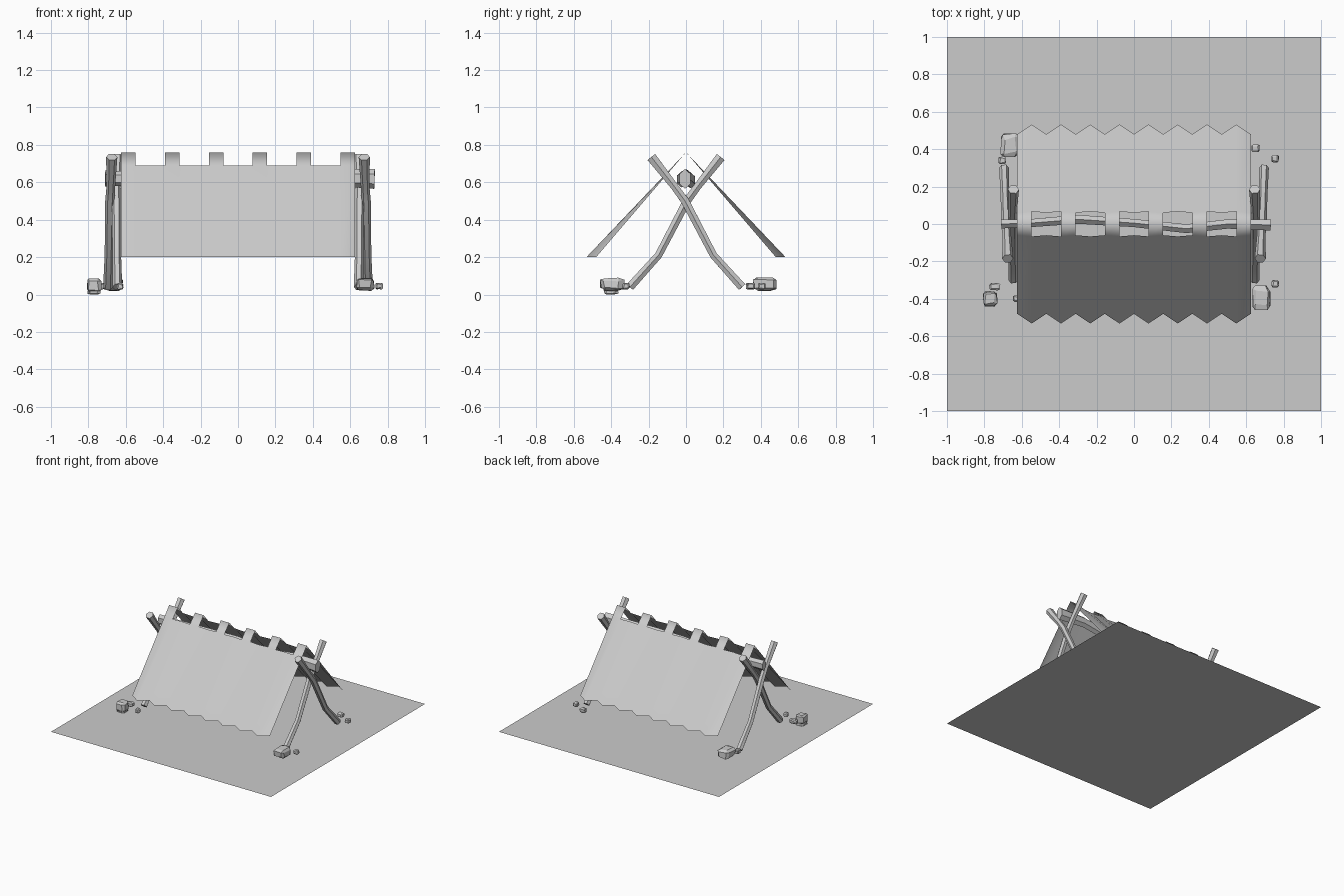
import bpy, bmesh, math, random
from mathutils import Vector

if "Cube" in bpy.data.objects:
    bpy.data.objects.remove(bpy.data.objects["Cube"])

random.seed(4)
grey = bpy.data.materials.new("plain grey")
grey.diffuse_color = (0.6, 0.6, 0.6, 1)
grey.use_nodes = True
grey.node_tree.nodes["Principled BSDF"].inputs["Base Color"].default_value = grey.diffuse_color


def finish(bm, name, smooth=False, recalc=True):
    if recalc:
        bmesh.ops.recalc_face_normals(bm, faces=bm.faces)
    for f in bm.faces:
        f.smooth = smooth
    me = bpy.data.meshes.new(name)
    bm.to_mesh(me)
    bm.free()
    me.materials.append(grey)
    ob = bpy.data.objects.new(name, me)
    bpy.context.collection.objects.link(ob)
    return ob


def pole(name, path, radii, sides=6, flat=1.0, turn=0.0):
    """Crooked branch swept along path; flat squashes it sideways."""
    bm = bmesh.new()
    pts = [Vector(p) for p in path]
    rings = []
    for i, p in enumerate(pts):
        t = (pts[min(i + 1, len(pts) - 1)] - pts[max(i - 1, 0)]).normalized()
        ref = Vector((1, 0, 0)) if abs(t.x) < 0.7 else Vector((0, 1, 0))
        u = (ref - t * ref.dot(t)).normalized()
        v = t.cross(u)
        ring = []
        for k in range(sides):
            a = turn + math.tau * k / sides
            ring.append(bm.verts.new(p + radii[i] * (u * math.cos(a) * flat + v * math.sin(a))))
        rings.append(ring)
    for a, b in zip(rings, rings[1:]):
        for k in range(sides):
            j = (k + 1) % sides
            bm.faces.new((a[k], a[j], b[j], b[k]))
    bm.faces.new(rings[0])
    bm.faces.new(rings[-1])
    ob = finish(bm, name, True)
    bpy.context.view_layer.objects.active = ob
    ob.select_set(True)
    bpy.ops.object.shade_smooth_by_angle(angle=math.radians(30))
    ob.select_set(False)


def rock(name, centre, size):
    """Faceted stone: a jittered cube with cut corners."""
    bm = bmesh.new()
    bmesh.ops.create_cube(bm, size=1)
    bmesh.ops.bevel(bm, geom=bm.verts[:] + bm.edges[:], offset=0.2, segments=1, affect='EDGES')
    for v in bm.verts:
        for i in range(3):
            v.co[i] = centre[i] + size[i] * max(-0.5, min(0.5, v.co[i] + random.uniform(-.08, .08)))
    finish(bm, name)


# ground sheet
bm = bmesh.new()
bm.faces.new([bm.verts.new(p) for p in ((-1, -1, 0), (1, -1, 0), (1, 1, 0), (-1, 1, 0))])
finish(bm, "ground_sheet", recalc=False)

# pleated cloth: two slopes joined by six straps over the ridge
bm = bmesh.new()
N, W, TOP, EDGE = 16, 0.625, 0.76, 0.69
grid = []
for i in range(N + 1):
    x = -W + 2 * W * i / N
    hem = 0.532 if i % 2 else 0.48
    row = []
    for s, z in ((-1, 0.2), (-1, EDGE), (0, TOP), (1, EDGE), (1, 0.2)):
        row.append(bm.verts.new((x, s * hem * (TOP - z) / (TOP - 0.2), z)))
    grid.append(row)
for i in range(N):
    a, b = grid[i], grid[i + 1]
    for k in range(4):
        if k in (0, 3) or i % 3 == 0:
            bm.faces.new((a[k], b[k], b[k + 1], a[k + 1]))
bmesh.ops.delete(bm, geom=[v for v in bm.verts if not v.link_faces], context='VERTS')
finish(bm, "tent_cloth", True, recalc=False)

# crossed support poles at both ends
RAD = (0.026, 0.023, 0.025, 0.023, 0.03)
for side, s in (("left", -1), ("right", 1)):
    for kind, d, xs in (("outer", -1, (.695, .69, .685, .68, .675)),
                        ("inner", 1, (.645, .648, .65, .65, .645))):
        prof = ((-0.3, 0.04), (-0.147, 0.21), (0.005, 0.5), (0.06, 0.575), (0.185, 0.735))
        path = [(s * x, d * y, z) for x, (y, z) in zip(xs, prof)]
        pole(f"{side}_{kind}_pole", path, RAD)

# ridge pole
pole("ridge_pole",
     [(-0.71, 0, .62), (-0.55, 0.005, .62), (-0.3, 0.025, .61), (0, 0.005, .63),
      (0.28, -0.025, .615), (0.5, 0.0, .625), (0.73, -0.005, .618)],
     (0.042, 0.038, 0.042, 0.038, 0.042, 0.044, 0.053), flat=0.65, turn=math.pi / 6)

# stones round the pole feet
STONES = [
    ((-.77, -.4, .05), (.08, .08, .08)), ((-.745, -.335, .045), (.06, .04, .035)),
    ((-.63, -.4, .045), (.035, .035, .035)),
    ((.68, -.395, .055), (.1, .13, .07)), ((.755, -.32, .045), (.04, .04, .035)),
    ((-.665, .42, .055), (.1, .13, .07)), ((-.705, .34, .045), (.04, .04, .035)),
    ((.65, .405, .045), (.045, .04, .035)), ((.755, .35, .045), (.04, .04, .035)),
    ((-.77, -.4, .012), (.07, .08, .022)),
]
for i, (c, s) in enumerate(STONES):
    rock(f"stone_{i + 1}", c, s)
